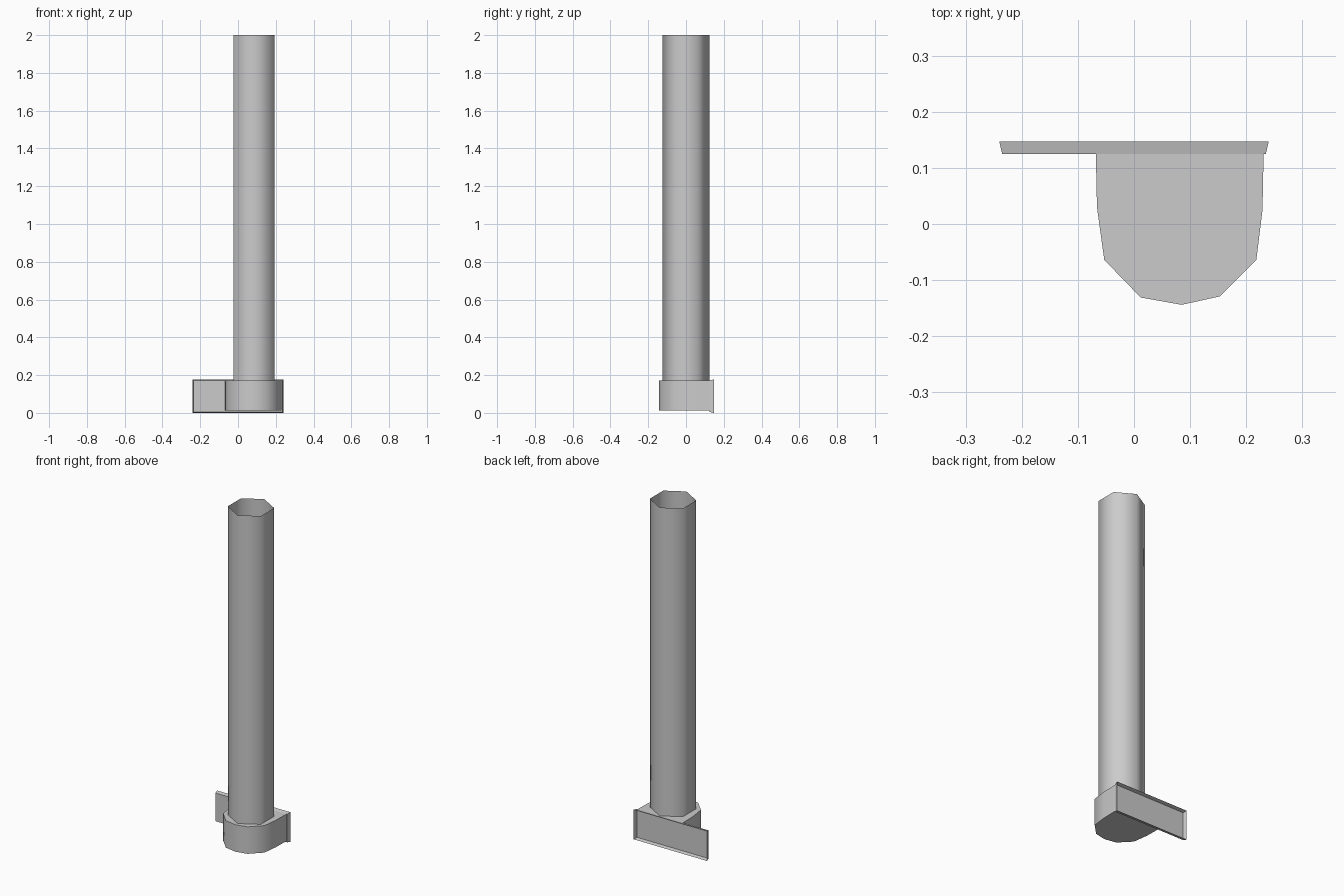
import bpy, bmesh, math

if "Cube" in bpy.data.objects:
    bpy.data.objects.remove(bpy.data.objects["Cube"])

grey = bpy.data.materials.new("light_grey")
grey.diffuse_color = (0.6, 0.6, 0.6, 1)
grey.use_nodes = True
grey.node_tree.nodes["Principled BSDF"].inputs["Base Color"].default_value = grey.diffuse_color


def loft(name, lower, upper, cap_lower=False, cap_upper=False, smooth=65):
    """Join two matching loops with side walls and optional caps."""
    bm = bmesh.new()
    a = [bm.verts.new(p) for p in lower]
    b = [bm.verts.new(p) for p in upper]
    n = len(a)
    for i in range(n):
        j = (i + 1) % n
        bm.faces.new((a[i], a[j], b[j], b[i]))
    if cap_lower:
        bm.faces.new(a[::-1])
    if cap_upper:
        bm.faces.new(b)
    me = bpy.data.meshes.new(name)
    bm.to_mesh(me)
    bm.free()
    me.materials.append(grey)
    ob = bpy.data.objects.new(name, me)
    bpy.context.collection.objects.link(ob)
    bpy.ops.object.select_all(action='DESELECT')
    ob.select_set(True)
    bpy.context.view_layer.objects.active = ob
    bpy.ops.object.shade_smooth_by_angle(angle=math.radians(smooth))
    return ob


# hollow six-sided tube, open at the top
CX, R = 0.085, 0.125
hexagon = [(CX + R * math.cos(math.radians(90 + 60 * i)),
            R * math.sin(math.radians(90 + 60 * i))) for i in range(6)]
loft("tube", [(x, y, 0.17) for x, y in hexagon], [(x, y, 2.0) for x, y in hexagon])

# rounded holder under the tube
outline = [(-0.068, 0.125), (-0.066, 0.03), (-0.053, -0.064), (0.012, -0.131),
           (0.085, -0.144), (0.153, -0.129), (0.218, -0.064), (0.229, 0.025),
           (0.231, 0.125)]
loft("holder", [(x, y, 0.012) for x, y in outline],
     [(x, y, 0.172) for x, y in outline], True, True)


# shallow mounting plate, open at the back and flaring outwards
def rect(w, z0, z1, y):
    return [(-w, y, z0), (w, y, z0), (w, y, z1), (-w, y, z1)]


loft("mounting_plate", rect(0.235, 0.005, 0.172, 0.125),
     rect(0.24, 0.0, 0.177, 0.147), True, False, 30)
plate = bpy.data.objects["mounting_plate"].data
plate.flip_normals()
